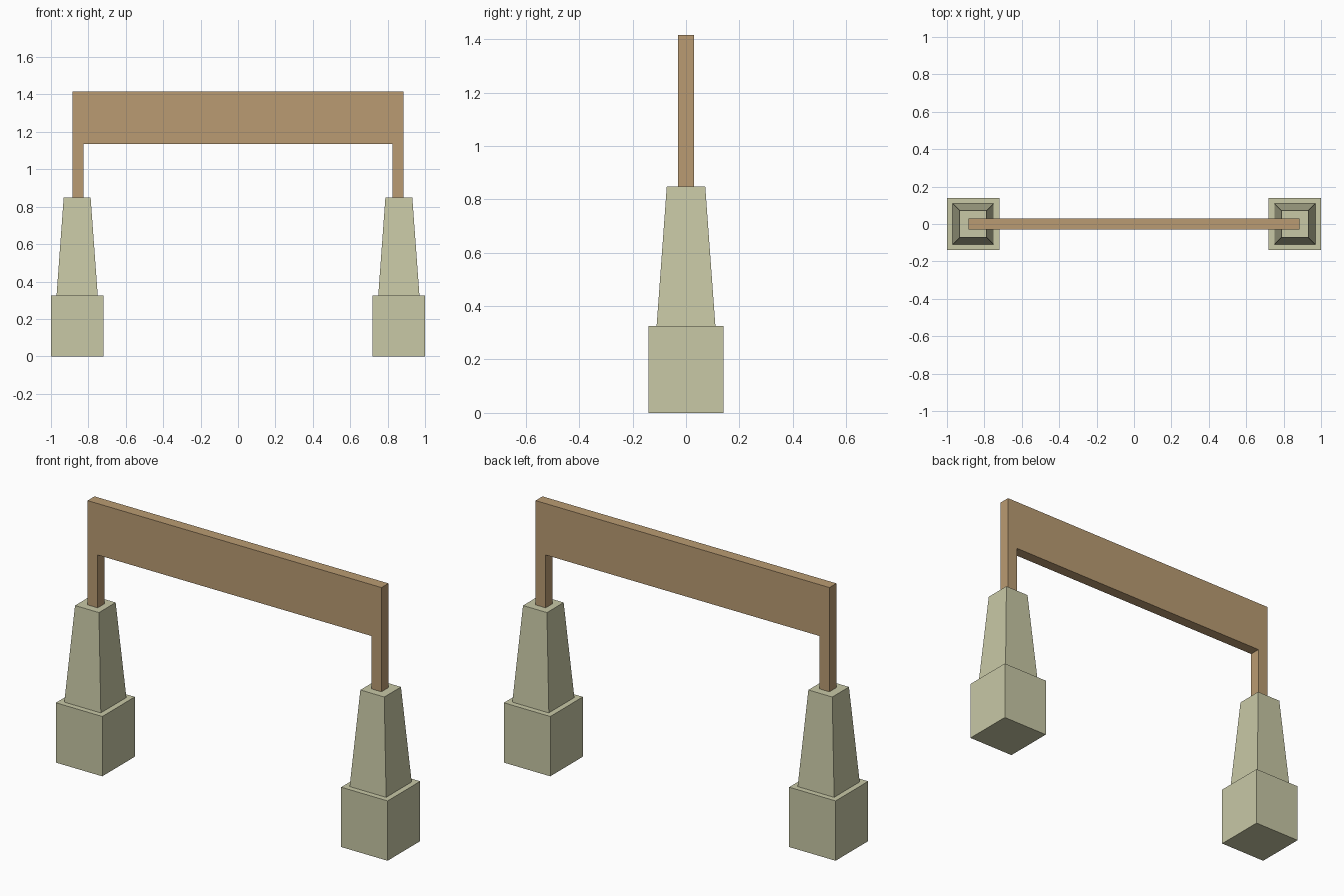
import bpy
import bmesh

if "Cube" in bpy.data.objects:
    bpy.data.objects.remove(bpy.data.objects["Cube"])


def material(name, color):
    mat = bpy.data.materials.new(name)
    mat.diffuse_color = (*color, 1)
    mat.use_nodes = True
    mat.node_tree.nodes["Principled BSDF"].inputs["Base Color"].default_value = mat.diffuse_color
    return mat


def add_object(name, bm, mat):
    bmesh.ops.recalc_face_normals(bm, faces=bm.faces)
    mesh = bpy.data.meshes.new(name)
    bm.to_mesh(mesh)
    bm.free()
    mesh.materials.append(mat)
    obj = bpy.data.objects.new(name, mesh)
    bpy.context.collection.objects.link(obj)
    return obj


stone = material("stone", (0.58, 0.58, 0.38))
wood = material("wood", (0.49, 0.33, 0.17))

# Pedestals: square plinth with a tapered shaft, as stacked square rings (half width, height)
PEDESTAL = [(0.14, 0), (0.14, 0.326), (0.11, 0.326), (0.072, 0.848)]
for side, cx in (("left", -0.86), ("right", 0.86)):
    bm = bmesh.new()
    rings = [[bm.verts.new((cx + sx * h, sy * h, z))
              for sx, sy in ((-1, -1), (1, -1), (1, 1), (-1, 1))]
             for h, z in PEDESTAL]
    for low, high in zip(rings, rings[1:]):
        for i in range(4):
            j = (i + 1) % 4
            bm.faces.new((low[i], low[j], high[j], high[i]))
    bm.faces.new(rings[0])
    bm.faces.new(rings[-1])
    add_object(f"{side}_pedestal", bm, stone)

# Crossboard with its two posts: one U-shaped profile extruded in depth
half = [(0.825, 1.136), (0.825, 0.848), (0.886, 0.848), (0.886, 1.416)]
outline = half + [(-x, z) for x, z in reversed(half)]
bm = bmesh.new()
face = bm.faces.new([bm.verts.new((x, -0.03, z)) for x, z in outline])
extruded = bmesh.ops.extrude_face_region(bm, geom=[face], use_keep_orig=True)
moved = [v for v in extruded["geom"] if isinstance(v, bmesh.types.BMVert)]
bmesh.ops.translate(bm, verts=moved, vec=(0, 0.06, 0))
add_object("crossboard_with_posts", bm, wood)
